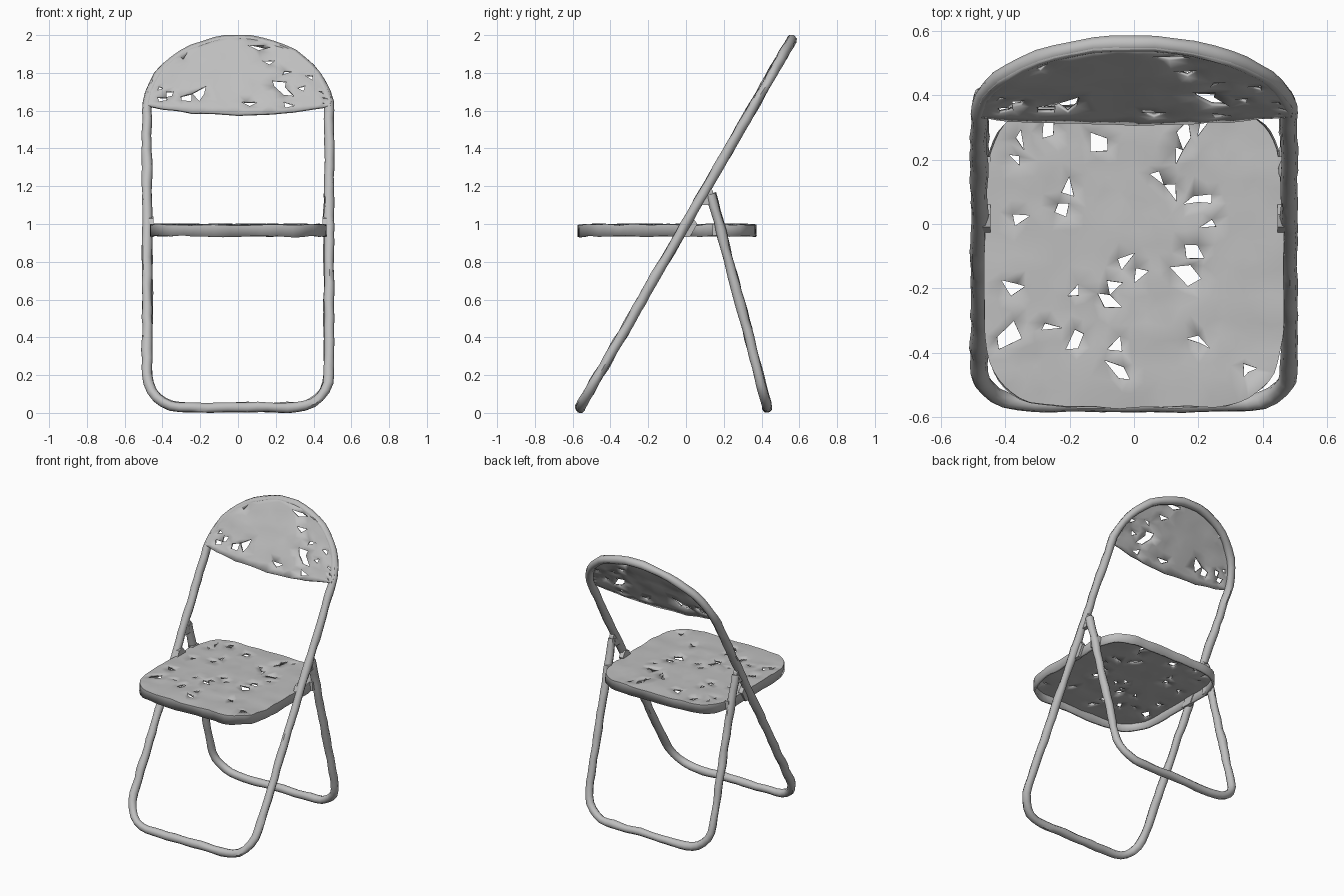
import bpy, bmesh, math, random
from mathutils import Vector, noise

random.seed(7)
cube = bpy.data.objects.get("Cube")
if cube:
    bpy.data.objects.remove(cube)

grey = bpy.data.materials.new("worn grey")
grey.use_nodes = True
grey.diffuse_color = (0.52, 0.52, 0.52, 1)
grey.node_tree.nodes["Principled BSDF"].inputs["Base Color"].default_value = (0.52, 0.52, 0.52, 1)


def roughen(mesh, amount):
    """Dent the surface gently, as on a battered metal chair."""
    for v in mesh.vertices:
        v.co += noise.noise_vector(v.co * 11) * amount


def finish(name, mesh, angle=50):
    mesh.materials.clear()
    mesh.materials.append(grey)
    obj = bpy.data.objects.new(name, mesh)
    bpy.context.collection.objects.link(obj)
    bpy.ops.object.select_all(action='DESELECT')
    obj.select_set(True)
    bpy.context.view_layer.objects.active = obj
    bpy.ops.object.shade_smooth_by_angle(angle=math.radians(angle))
    return obj


def resample(points, step=0.05):
    out = [points[0]]
    for a, b in zip(points, points[1:]):
        n = max(1, round((b - a).length / step))
        out += [a.lerp(b, i / n) for i in range(1, n + 1)]
    return out


def tube(name, points, radius, cyclic=False):
    curve = bpy.data.curves.new(name + " path", 'CURVE')
    curve.dimensions = '3D'
    curve.bevel_depth = radius
    curve.bevel_resolution = 2
    curve.use_fill_caps = True
    spline = curve.splines.new('POLY')
    spline.points.add(len(points) - 1)
    for p, co in zip(spline.points, points):
        p.co = (*co, 1)
    spline.use_cyclic_u = cyclic
    temp = bpy.data.objects.new(name + " path", curve)
    bpy.context.collection.objects.link(temp)
    bpy.context.view_layer.update()
    mesh = bpy.data.meshes.new_from_object(
        temp.evaluated_get(bpy.context.evaluated_depsgraph_get()))
    bpy.data.objects.remove(temp)
    roughen(mesh, 0.007)
    return finish(name, mesh)


def front_y(z):
    return -0.56 + 1.12 * (z - 0.03) / 1.945


def rear_y(z):
    return 0.43 - 0.263 * (z - 0.03)


def lower_bend(half, base, r):
    """Rounded U bottom in x and z, from the right side to the left."""
    pts = []
    for side, start in ((-1, math.pi), (1, 1.5 * math.pi)):
        for i in range(7):
            a = start + i * math.pi / 12
            pts.append((side * (half - r) + r * math.cos(a), base + r + r * math.sin(a)))
    return pts


# Main frame: one bent loop, leaning backwards
HALF = 0.482
loop = lower_bend(HALF, 0.03, 0.17)
loop += [(HALF * math.cos(a), 1.6 + 0.375 * math.sin(a))
         for a in (i * math.pi / 24 for i in range(25))]
loop.append(loop[0])
path = resample([Vector((x, front_y(z), z)) for x, z in loop])[:-1]
tube("main_frame", path, 0.027, cyclic=True)

# Rear legs: a U that hinges on the main frame
legs = [(-0.478, 1.16)] + lower_bend(0.478, 0.03, 0.17) + [(0.478, 1.16)]
tube("rear_legs", resample([Vector((x, rear_y(z), z)) for x, z in legs]), 0.026)


def pierced_sheet(name, place, nx, ny, thickness, holes, rim=0):
    """Sheet over a unit grid, with an optional turned-down rim and chipped holes."""
    bm = bmesh.new()
    grid = []
    for i in range(nx + 1):
        row = []
        for j in range(ny + 1):
            u, v = 2 * i / nx - 1, 2 * j / ny - 1
            if 0 < i < nx and 0 < j < ny:
                u += random.uniform(-0.6, 0.6) / nx
                v += random.uniform(-0.6, 0.6) / ny
            row.append(bm.verts.new(place(u, v)))
        grid.append(row)
    for i in range(nx):
        for j in range(ny):
            bm.faces.new((grid[i][j], grid[i + 1][j], grid[i + 1][j + 1], grid[i][j + 1]))
    inner = [f for f in bm.faces if not any(v.is_boundary for v in f.verts)]
    bmesh.ops.triangulate(bm, faces=inner)
    inner = [f for f in bm.faces if len(f.verts) == 3]
    edge = [e for e in bm.edges if e.is_boundary]
    if rim:
        made = bmesh.ops.extrude_edge_only(bm, edges=edge)["geom"]
        for v in made:
            if isinstance(v, bmesh.types.BMVert):
                v.co.z -= rim
    # Chip out small triangles, sometimes two together
    gone = set()
    for f in random.sample(inner, holes):
        gone.add(f)
        if random.random() < 0.4:
            gone.update([n for n in f.edges[0].link_faces if n in inner])
    bmesh.ops.delete(bm, geom=list(gone), context='FACES')
    bmesh.ops.remove_doubles(bm, verts=bm.verts, dist=0.002)
    bmesh.ops.recalc_face_normals(bm, faces=bm.faces)
    mesh = bpy.data.meshes.new(name)
    bm.to_mesh(mesh)
    bm.free()
    roughen(mesh, 0.008)
    obj = finish(name, mesh, 40)
    solid = obj.modifiers.new("thickness", 'SOLIDIFY')
    solid.thickness = thickness
    solid.offset = 0
    return obj


# Seat: rounded square pan
def seat_point(u, v):
    m = max(abs(u), abs(v))
    if m > 0:
        k = m / (abs(u) ** 5 + abs(v) ** 5) ** 0.2
        u, v = u * k, v * k
    return (0.458 * u, -0.1 + 0.465 * v, 0.99)


pierced_sheet("seat", seat_point, 22, 22, 0.016, 30, rim=0.055)


# Backrest: arched sheet over the front of the main frame
def back_point(u, v):
    s = math.sin(u * math.pi / 2)
    low = 1.575 + 0.045 * s * s
    high = 1.625 + 0.365 * math.sqrt(max(0, 1 - s * s))
    z = low + (high - low) * (v + 1) / 2
    return (0.488 * s, front_y(z) - 0.016, z + 0.004)


pierced_sheet("backrest", back_point, 24, 11, 0.016, 24)


def plate(name, x, outline, width):
    """Flat plate cut to an outline in y and z."""
    bm = bmesh.new()
    face = bm.faces.new([bm.verts.new((x - width / 2, y, z)) for y, z in outline])
    made = bmesh.ops.extrude_face_region(bm, geom=[face])["geom"]
    for v in made:
        if isinstance(v, bmesh.types.BMVert):
            v.co.x += width
    bmesh.ops.recalc_face_normals(bm, faces=bm.faces)
    mesh = bpy.data.meshes.new(name)
    bm.to_mesh(mesh)
    bm.free()
    return finish(name, mesh, 30)


# Hinges and seat brackets on both sides
for side, word in ((1, "left"), (-1, "right")):
    plate(word + "_hinge", side * 0.478,
          [(0.06, 1.1), (0.11, 1.21), (0.14, 1.18), (0.16, 1.1)], 0.03)
    plate(word + "_front_bracket", side * 0.462,
          [(-0.06, 0.93), (-0.01, 1.03), (0.03, 1.04), (0.06, 1.0), (0.02, 0.93)], 0.03)
    plate(word + "_rear_bracket", side * 0.462,
          [(0.14, 0.94), (0.14, 1.0), (0.21, 1.0), (0.21, 0.94)], 0.03)
